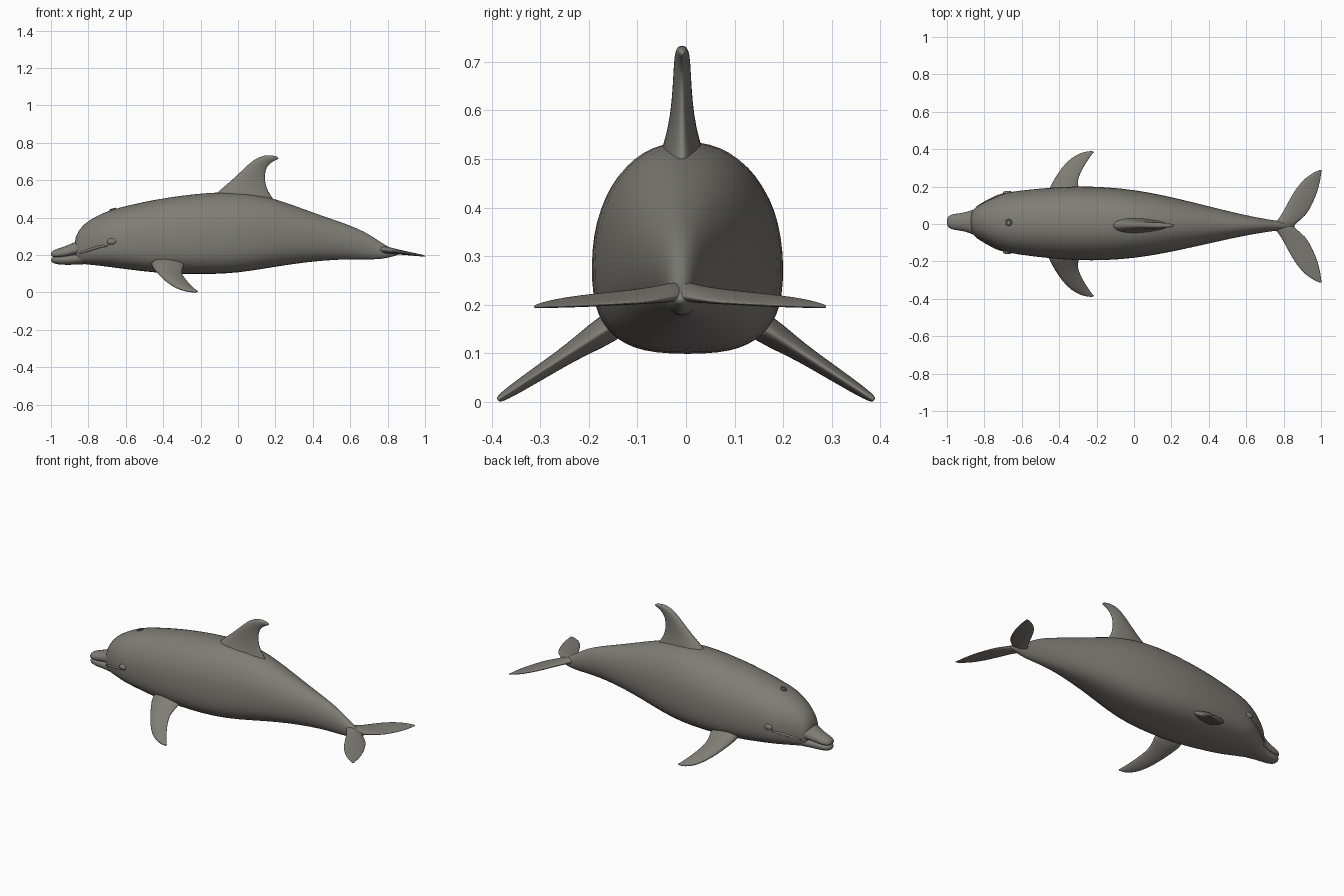
import bpy, bmesh, math
from mathutils import Vector

if "Cube" in bpy.data.objects:
    bpy.data.objects.remove(bpy.data.objects["Cube"])

grey = bpy.data.materials.new("warm grey skin")
grey.diffuse_color = (0.215, 0.205, 0.18, 1)
grey.use_nodes = True
grey.node_tree.nodes["Principled BSDF"].inputs["Base Color"].default_value = grey.diffuse_color


def finish(ob, level=1):
    ob.data.materials.append(grey)
    for p in ob.data.polygons:
        p.use_smooth = True
    if level:
        ob.modifiers.new("smooth", 'SUBSURF').levels = level
        ob.modifiers["smooth"].render_levels = level
    return ob


def loft(name, rings, level=1):
    """Skin a list of equal-length rings and close both ends."""
    bm = bmesh.new()
    vs = [[bm.verts.new(p) for p in r] for r in rings]
    n = len(vs[0])
    for a, b in zip(vs, vs[1:]):
        for i in range(n):
            j = (i + 1) % n
            bm.faces.new((a[i], a[j], b[j], b[i]))
    bm.faces.new(vs[0])
    bm.faces.new(vs[-1])
    bmesh.ops.recalc_face_normals(bm, faces=bm.faces)
    me = bpy.data.meshes.new(name)
    bm.to_mesh(me)
    bm.free()
    ob = bpy.data.objects.new(name, me)
    bpy.context.collection.objects.link(ob)
    return finish(ob, level)


def spine(x):
    return -0.012 * x          # the animal bends very slightly sideways


def section(x, top, bot, w, nt=2.2, nb=2.8, mid=0.42, n=28):
    """Egg-shaped cross-section, flatter underneath."""
    zm = bot + (top - bot) * mid
    ring = []
    for i in range(n):
        a = 2 * math.pi * i / n
        c, s = math.cos(a), math.sin(a)
        e = 2 / (nt if s > 0 else nb)
        h = top - zm if s > 0 else zm - bot
        ring.append((x, spine(x) + w * math.copysign(abs(c) ** e, c),
                     zm + h * math.copysign(abs(s) ** e, s)))
    return ring


def foil(name, stations, normal, n=16):
    """Fin skinned from (leading point, trailing point, half thickness)."""
    rings = []
    for lead, trail, th in stations:
        l, t = Vector(lead), Vector(trail)
        ring = []
        for i in range(n):
            a = 2 * math.pi * i / n
            c = math.cos(a)
            taper = 1 + 0.3 * c    # thicker toward the leading edge
            ring.append((l + t) / 2 + (l - t) / 2 * c
                        + Vector(normal) * th * math.sin(a) * taper)
        rings.append(ring)
    return loft(name, rings)


# Body: x, top, bottom, half width
BODY = [(-0.872, .275, .20, .03), (-0.867, .30, .172, .058), (-0.85, .334, .156, .078),
        (-0.82, .368, .15, .096), (-0.78, .396, .147, .118), (-0.72, .427, .14, .148),
        (-0.66, .448, .132, .165), (-0.58, .468, .122, .176), (-0.45, .497, .105, .19),
        (-0.3, .52, .098, .2), (-0.15, .536, .096, .197), (0, .54, .104, .184),
        (0.15, .518, .128, .158), (0.3, .466, .153, .124), (0.45, .41, .17, .088),
        (0.58, .367, .177, .058), (0.68, .325, .177, .039), (0.75, .278, .176, .028),
        (0.8, .245, .185, .023), (0.84, .228, .195, .018), (0.86, .218, .204, .008)]
rings = []
for x, t, b, w in BODY:
    k = min(1, max(0, (0.6 - x) / 0.6))     # rounder toward the tail
    rings.append(section(x, t, b, w, 2 + .2 * k, 2 + .8 * k, .5 - .08 * k))
loft("body", rings)

# Beak: upper and lower jaws, parted along the mouth line
UPPER = [(-1.0, .212, .196, .016), (-0.992, .224, .19, .033), (-0.965, .234, .188, .043),
         (-0.93, .245, .191, .047), (-0.89, .262, .198, .054), (-0.85, .28, .207, .073),
         (-0.80, .30, .224, .092), (-0.74, .30, .24, .09)]
LOWER = [(-1.0, .182, .166, .014), (-0.99, .191, .156, .03), (-0.96, .191, .149, .039),
         (-0.92, .195, .147, .044), (-0.88, .202, .148, .054), (-0.84, .21, .148, .073),
         (-0.78, .22, .155, .09), (-0.72, .23, .165, .09)]
loft("upper_jaw", [section(*s, 2.1, 3, .4, 20) for s in UPPER])
loft("lower_jaw", [section(*s, 3, 2.2, .6, 20) for s in LOWER])


def body_width(x, z):
    """Half width of the body at a given length and height."""
    for a, b in zip(BODY, BODY[1:]):
        if a[0] <= x <= b[0]:
            f = (x - a[0]) / (b[0] - a[0])
            t, bt, w = (a[i] + (b[i] - a[i]) * f for i in (1, 2, 3))
            zm = bt + (t - bt) * .42
            h, n = (t - zm, 2.2) if z > zm else (zm - bt, 2.8)
            return w * (1 - min(1, abs(z - zm) / h) ** n) ** (1 / n)


for side, tag in ((1, "left"), (-1, "right")):
    # Lip fold running back from the beak to below the eye
    pts = [(-0.85, .208, .006), (-0.81, .222, .008), (-0.77, .236, .008),
           (-0.73, .247, .008), (-0.69, .252, .004)]
    path = []
    for x, z, r in pts:
        c = Vector((x, spine(x) + side * (body_width(x, z) - .002), z))
        path.append([c + Vector((0, r * math.cos(a), r * math.sin(a)))
                     for a in [math.pi * i / 4 for i in range(8)]])
    loft(tag + "_lip", path)

    # Eye bulge
    ex, ez = -0.675, .272
    bpy.ops.mesh.primitive_uv_sphere_add(
        segments=20, ring_count=12, radius=1,
        location=(ex, spine(ex) + side * (body_width(ex, ez) - .003), ez))
    eye = bpy.context.object
    eye.name = tag + "_eye"
    eye.scale = (.026, .012, .017)
    finish(eye, 0)

    # Pectoral flipper lying in a sloping plane
    def fp(x, y):
        return (x, side * y, .145 - .65 * (y - .17))
    FLIP = [(-.48, .13, -.27, .13, .034), (-.458, .185, -.295, .19, .027),
            (-.428, .24, -.302, .232, .019), (-.39, .298, -.283, .278, .016),
            (-.34, .352, -.26, .32, .013), (-.285, .381, -.237, .355, .010),
            (-.24, .389, -.222, .376, .007), (-.215, .388, -.213, .384, .003)]
    foil(tag + "_flipper", [(fp(a, b), fp(c, d), t) for a, b, c, d, t in FLIP],
         (0, side * .545, .838))

    # Tail fluke
    def kp(x, y):
        return (x, -.012 + side * y * 1.03, .225 - .15 * (x - .8))
    FLUKE = [(.73, -.01, .85, -.01, .02), (.765, .03, .868, .018, .018),
             (.788, .06, .918, .05, .014), (.825, .13, .955, .115, .011),
             (.87, .205, .983, .18, .009), (.92, .255, .996, .235, .007),
             (.965, .282, 1.0, .268, .005), (1.002, .296, 1.003, .289, .003)]
    foil(tag + "_fluke", [(kp(a, b), kp(c, d), t) for a, b, c, d, t in FLUKE], (0, 0, 1))

# Dorsal fin, flared where it meets the back
DORSAL = [(-.17, .49, .24, .45, .06), (-.105, .543, .18, .51, .036),
          (-.035, .60, .147, .57, .024), (.03, .662, .143, .63, .019),
          (.085, .713, .153, .67, .017), (.14, .736, .174, .692, .014),
          (.19, .733, .2, .708, .010), (.217, .723, .217, .714, .005)]
foil("dorsal_fin", [((a, -.008, b), (c, -.008, d), t) for a, b, c, d, t in DORSAL], (0, 1, 0))

# Blowhole rim
bpy.ops.mesh.primitive_torus_add(major_radius=.015, minor_radius=.004, major_segments=24,
                                 minor_segments=8, location=(-.67, .008, .445),
                                 rotation=(0, -.3, 0))
bpy.context.object.name = "blowhole"
finish(bpy.context.object, 0)
